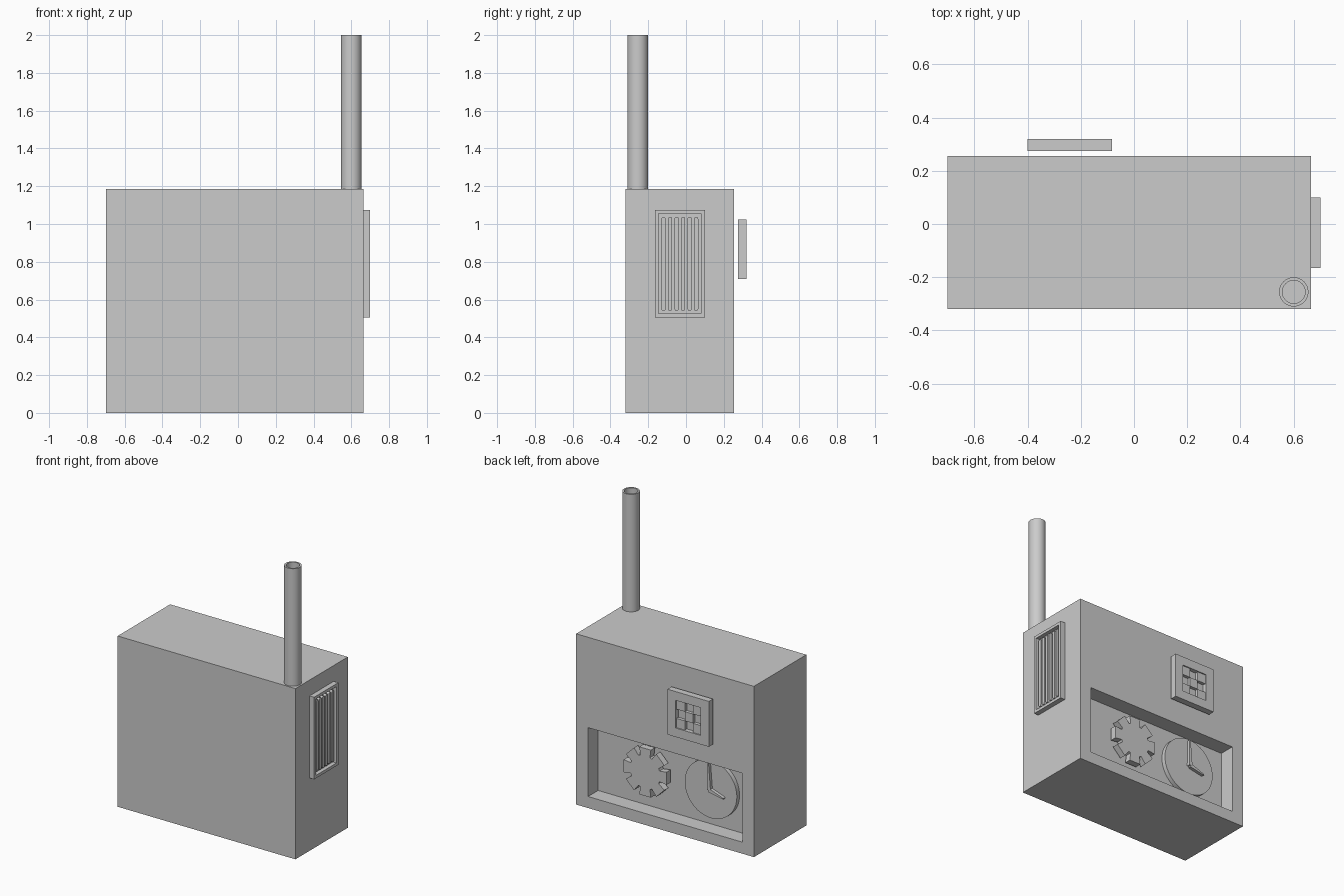
import bpy, bmesh
from math import sin, cos, pi, atan2, hypot

if "Cube" in bpy.data.objects:
    bpy.data.objects.remove(bpy.data.objects["Cube"])

# (u, v, depth) mappings: back wall faces +y, side wall faces +x
def back(u, v, d): return (u, d, v)
def side(u, v, d): return (d, u, v)

def finish(name, bm, smooth=False):
    bmesh.ops.recalc_face_normals(bm, faces=bm.faces)
    mesh = bpy.data.meshes.new(name)
    bm.to_mesh(mesh)
    bm.free()
    ob = bpy.data.objects.new(name, mesh)
    bpy.context.collection.objects.link(ob)
    if smooth:
        bpy.ops.object.select_all(action='DESELECT')
        bpy.context.view_layer.objects.active = ob
        ob.select_set(True)
        bpy.ops.object.shade_smooth_by_angle(angle=pi / 6)
    return ob

def loops(name, rings, closed=False, smooth=False):
    """Bridge successive vertex rings; cap the ends or close into a tube."""
    bm = bmesh.new()
    vs = [[bm.verts.new(p) for p in r] for r in rings]
    n = len(vs[0])
    pairs = list(zip(vs, vs[1:])) + ([(vs[-1], vs[0])] if closed else [])
    for a, b in pairs:
        for i in range(n):
            j = (i + 1) % n
            bm.faces.new((a[i], a[j], b[j], b[i]))
    if not closed:
        bm.faces.new(vs[0])
        bm.faces.new(vs[-1])
    return finish(name, bm, smooth)

def rect(u0, u1, v0, v1):
    return [(u0, v0), (u1, v0), (u1, v1), (u0, v1)]

def circle(u, v, r, n=48):
    return [(u + r * cos(2 * pi * i / n), v + r * sin(2 * pi * i / n)) for i in range(n)]

def prism(name, prof, d0, d1, m, smooth=False):
    return loops(name, [[m(u, v, d) for u, v in prof] for d in (d0, d1)], smooth=smooth)

def tray(name, outer, inner, d0, d1, floor, m):
    """Box whose front (d1) has a rectangular recess down to floor."""
    return loops(name, [[m(u, v, d) for u, v in rect(*r)]
                        for r, d in ((outer, d0), (outer, d1), (inner, d1), (inner, floor))])

# Main cabinet with the display recess in its back
tray("cabinet", (-0.70, 0.665, 0, 1.185), (-0.612, 0.573, 0.08, 0.558), -0.32, 0.255, 0.145, back)

# Hollow chimney pipe
pipe = [(0.055, 1.185), (0.055, 2.0), (0.043, 2.0), (0.043, 1.185)]
loops("chimney_pipe", [[(x, y, z) for x, y in circle(0.6, -0.255, r)] for r, z in pipe],
      closed=True, smooth=True)

# Side vent: frame and round-ended slats
tray("vent_frame", (-0.165, 0.10, 0.505, 1.075), (-0.145, 0.08, 0.525, 1.055), 0.665, 0.70, 0.672, side)
for k in range(6):
    c, r, n = -0.119 + k * 0.0346, 0.011, 8
    prof = [(c + r * cos(pi * i / n), 1.027 + r * sin(pi * i / n)) for i in range(n + 1)]
    prof += [(c - r * cos(pi * i / n), 0.551 - r * sin(pi * i / n)) for i in range(n + 1)]
    prism(f"vent_slat_{k + 1}", prof, 0.672, 0.692, side, smooth=True)

# Square panel floating behind the cabinet, with checker tiles
tray("square_panel", (-0.40, -0.082, 0.71, 1.025), (-0.337, -0.145, 0.772, 0.964), 0.275, 0.32, 0.29, back)
s = 0.064
for i in range(3):
    for j in range(3):
        if (i + j) % 2 == 0:
            u, v = -0.337 + i * s, 0.772 + j * s
            prism(f"checker_tile_{i}{j}", rect(u, u + s, v, v + s), 0.29, 0.312, back)

# Eight-toothed cog in the recess
cog = []
for k in range(8):
    a = k * pi / 4
    for r, w in ((0.11, -0.037), (0.165, -0.044), (0.165, 0.044), (0.11, 0.037)):
        cog.append((0.167 + r * cos(a) - w * sin(a), 0.34 + r * sin(a) + w * cos(a)))
prism("cog", cog, 0.165, 0.21, back)

# Clock disc and its tapered hands
CX, CZ = -0.313, 0.337
prism("clock_disc", circle(CX, CZ, 0.2), 0.145, 0.175, back, smooth=True)
for name, du, dv in (("minute_hand", 0.006, 0.185), ("hour_hand", -0.11, -0.03)):
    l = hypot(du, dv)
    nu, nv = -dv / l, du / l
    prof = [(CX + t * du + w * nu, CZ + t * dv + w * nv)
            for t, w in ((0, -0.013), (1, -0.004), (1, 0.004), (0, 0.013))]
    prism(name, prof, 0.175, 0.197, back)
